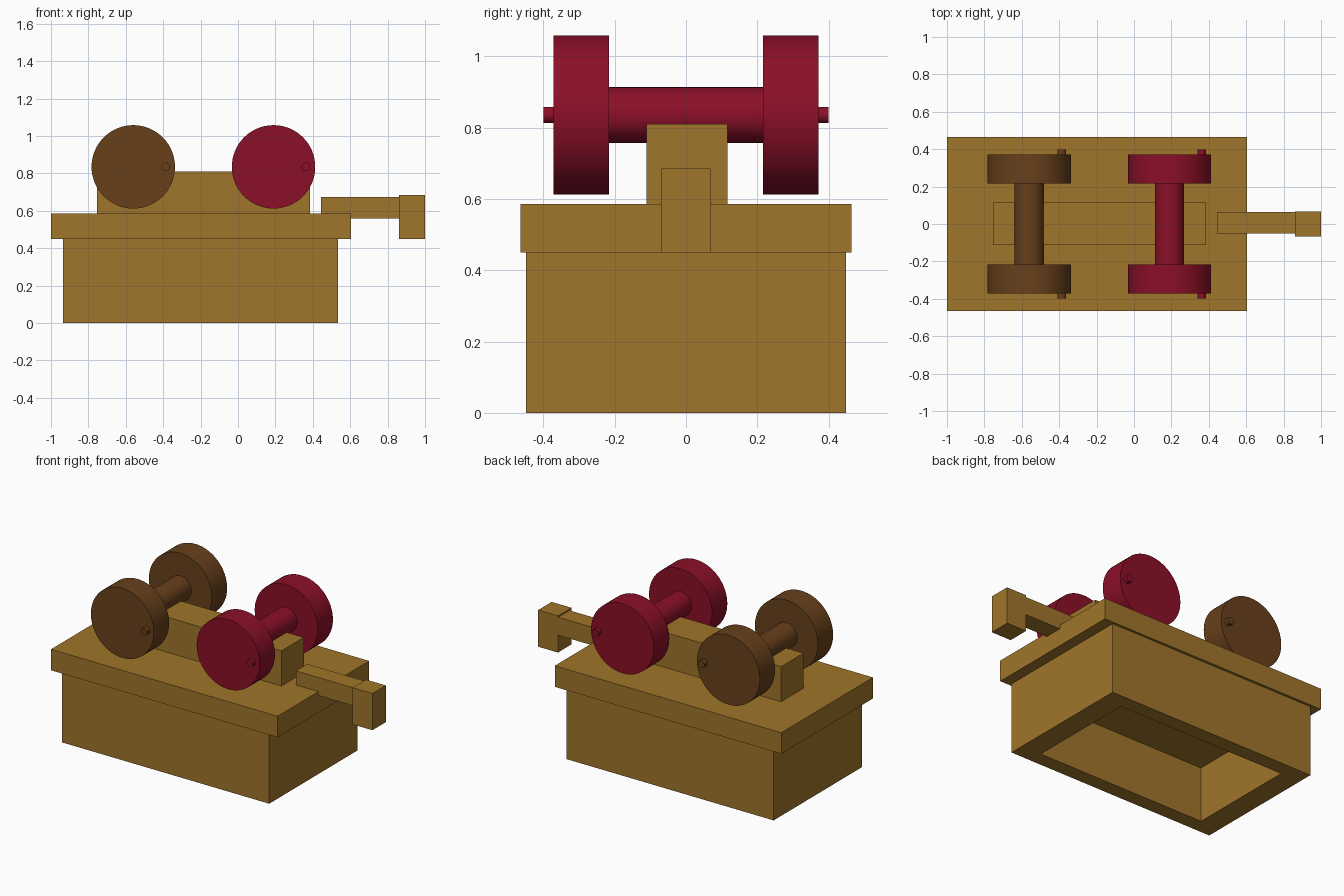
import bpy, bmesh, math
from mathutils import Vector, Matrix

if "Cube" in bpy.data.objects:
    bpy.data.objects.remove(bpy.data.objects["Cube"])


def material(name, rgb):
    m = bpy.data.materials.new(name)
    m.diffuse_color = (*rgb, 1)
    m.use_nodes = True
    m.node_tree.nodes["Principled BSDF"].inputs["Base Color"].default_value = m.diffuse_color
    return m


OAK = material("oak", (0.35, 0.178, 0.023))
WALNUT = material("walnut", (0.138, 0.051, 0.011))
RED = material("red_paint", (0.26, 0.005, 0.021))


def finish(name, bm, mat):
    bmesh.ops.recalc_face_normals(bm, faces=bm.faces)
    mesh = bpy.data.meshes.new(name)
    bm.to_mesh(mesh)
    bm.free()
    mesh.materials.append(mat)
    ob = bpy.data.objects.new(name, mesh)
    bpy.context.collection.objects.link(ob)
    return ob


def box_mesh(x, y, z):
    lo, hi = Vector((x[0], y[0], z[0])), Vector((x[1], y[1], z[1]))
    bm = bmesh.new()
    bmesh.ops.create_cube(bm, size=1)
    for v in bm.verts:
        v.co = (lo + hi) / 2 + v.co * (hi - lo)
    return bm


def box(name, x, y, z, mat=OAK):
    return finish(name, box_mesh(x, y, z), mat)


def rod(name, x, z, y0, y1, radius, sides, mat):
    # Cylinder lying along y
    bm = bmesh.new()
    place = Matrix.Translation((x, (y0 + y1) / 2, z)) @ Matrix.Rotation(math.pi / 2, 4, 'X')
    bmesh.ops.create_cone(bm, cap_ends=True, segments=sides, radius1=radius,
                          radius2=radius, depth=abs(y1 - y0), matrix=place)
    ob = finish(name, bm, mat)
    bpy.ops.object.select_all(action='DESELECT')
    ob.select_set(True)
    bpy.context.view_layer.objects.active = ob
    bpy.ops.object.shade_smooth_by_angle(angle=math.radians(30))


# Hollow base, open underneath
bm = box_mesh((-0.935, 0.535), (-0.448, 0.448), (0, 0.45))
bm.normal_update()
bottom = min(bm.faces, key=lambda f: f.calc_center_median().z)
rim = bmesh.ops.extrude_discrete_faces(bm, faces=[bottom])["faces"][0]
bmesh.ops.delete(bm, geom=[rim], context='FACES')
bm.free()

bm = box_mesh((-0.935, 0.535), (-0.448, 0.448), (0, 0.45))
bottom = min(bm.faces, key=lambda f: f.calc_center_median().z)
for wall_x, wall_y, rise in ((0.14, 0.094, 0), (0, 0, 0.35)):
    c = bottom.calc_center_median()
    new = bmesh.ops.extrude_face_region(bm, geom=[bottom])["geom"]
    bmesh.ops.delete(bm, geom=[bottom], context='FACES_ONLY')
    bottom = next(g for g in new if isinstance(g, bmesh.types.BMFace))
    for v in bottom.verts:
        v.co.x -= math.copysign(wall_x, v.co.x - c.x)
        v.co.y -= math.copysign(wall_y, v.co.y - c.y)
        v.co.z += rise
finish("hollow_base", bm, OAK)

# Top slab, axle block and handle
box("top_slab", (-1.0, 0.605), (-0.464, 0.464), (0.45, 0.585))
box("axle_block", (-0.755, 0.385), (-0.111, 0.116), (0.585, 0.81))
box("handle_bar", (0.445, 0.86), (-0.05, 0.065), (0.56, 0.675))
box("handle_grip", (0.86, 1.0), (-0.068, 0.068), (0.45, 0.685))

# Two wheel sets, each an axle with a pair of wheels and off-centre pegs
Z = 0.835
for label, x, mat in (("rear", -0.56, WALNUT), ("front", 0.19, RED)):
    rod(label + "_axle", x, Z, -0.23, 0.23, 0.078, 48, mat)
    for side, s in (("left", 1), ("right", -1)):
        rod(f"{label}_{side}_wheel", x, Z, s * 0.216, s * 0.371, 0.223, 64, mat)
        rod(f"{label}_{side}_peg", x + 0.173, Z, s * 0.3, s * 0.399, 0.023, 24, mat)
